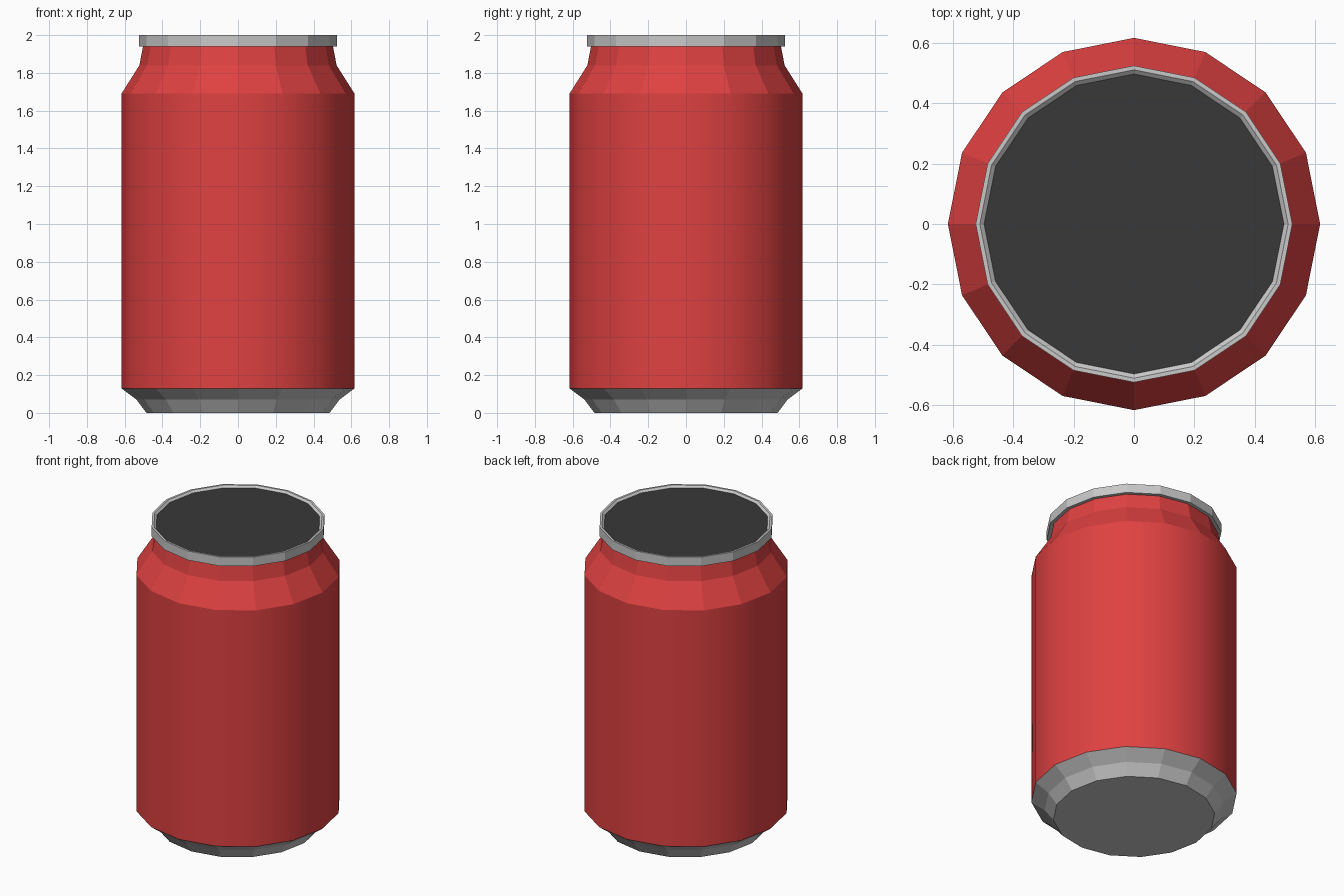
import bpy, bmesh, math

if "Cube" in bpy.data.objects:
    bpy.data.objects.remove(bpy.data.objects["Cube"])

SIDES = 16


def material(name, rgb):
    m = bpy.data.materials.new(name)
    m.diffuse_color = (*rgb, 1.0)
    m.use_nodes = True
    m.node_tree.nodes["Principled BSDF"].inputs["Base Color"].default_value = m.diffuse_color
    return m


red = material("red paint", (0.74, 0.053, 0.053))
silver = material("silver metal", (0.58, 0.58, 0.58))
dark = material("dark lid grey", (0.04, 0.04, 0.04))


def lathe(name, profile, mat, cap_bottom=False, cap_top=False, smooth_straight=False):
    """Spin (radius, z) points, listed outside-upward, into a ring of flat faces."""
    bm = bmesh.new()
    rings = []
    for r, z in profile:
        rings.append([bm.verts.new((r * math.cos(2 * math.pi * i / SIDES),
                                    r * math.sin(2 * math.pi * i / SIDES), z))
                      for i in range(SIDES)])
    for k in range(len(rings) - 1):
        a, b = rings[k], rings[k + 1]
        straight = abs(profile[k][0] - profile[k + 1][0]) < 1e-5
        for i in range(SIDES):
            j = (i + 1) % SIDES
            f = bm.faces.new((a[i], a[j], b[j], b[i]))
            f.smooth = smooth_straight and straight
    if cap_bottom:
        bm.faces.new(rings[0][::-1])
    if cap_top:
        bm.faces.new(rings[-1])
    me = bpy.data.meshes.new(name)
    bm.to_mesh(me)
    bm.free()
    me.materials.append(mat)
    ob = bpy.data.objects.new(name, me)
    bpy.context.collection.objects.link(ob)
    return ob


# Bare metal foot
lathe("can_base", [(0.485, 0), (0.537, 0.07), (0.617, 0.13)], silver, cap_bottom=True)

# Painted wall (smooth) with faceted shoulder and neck
lathe("can_body", [(0.617, 0.13), (0.617, 1.69), (0.522, 1.84), (0.503, 1.94)],
      red, smooth_straight=True)

# Rolled rim with a sloped inner lip
lathe("can_rim", [(0.503, 1.94), (0.525, 1.94), (0.525, 2.0), (0.511, 2.0), (0.497, 1.988)],
      silver)

# Slightly sunken lid
lathe("can_lid", [(0.497, 1.988)], dark, cap_top=True)
